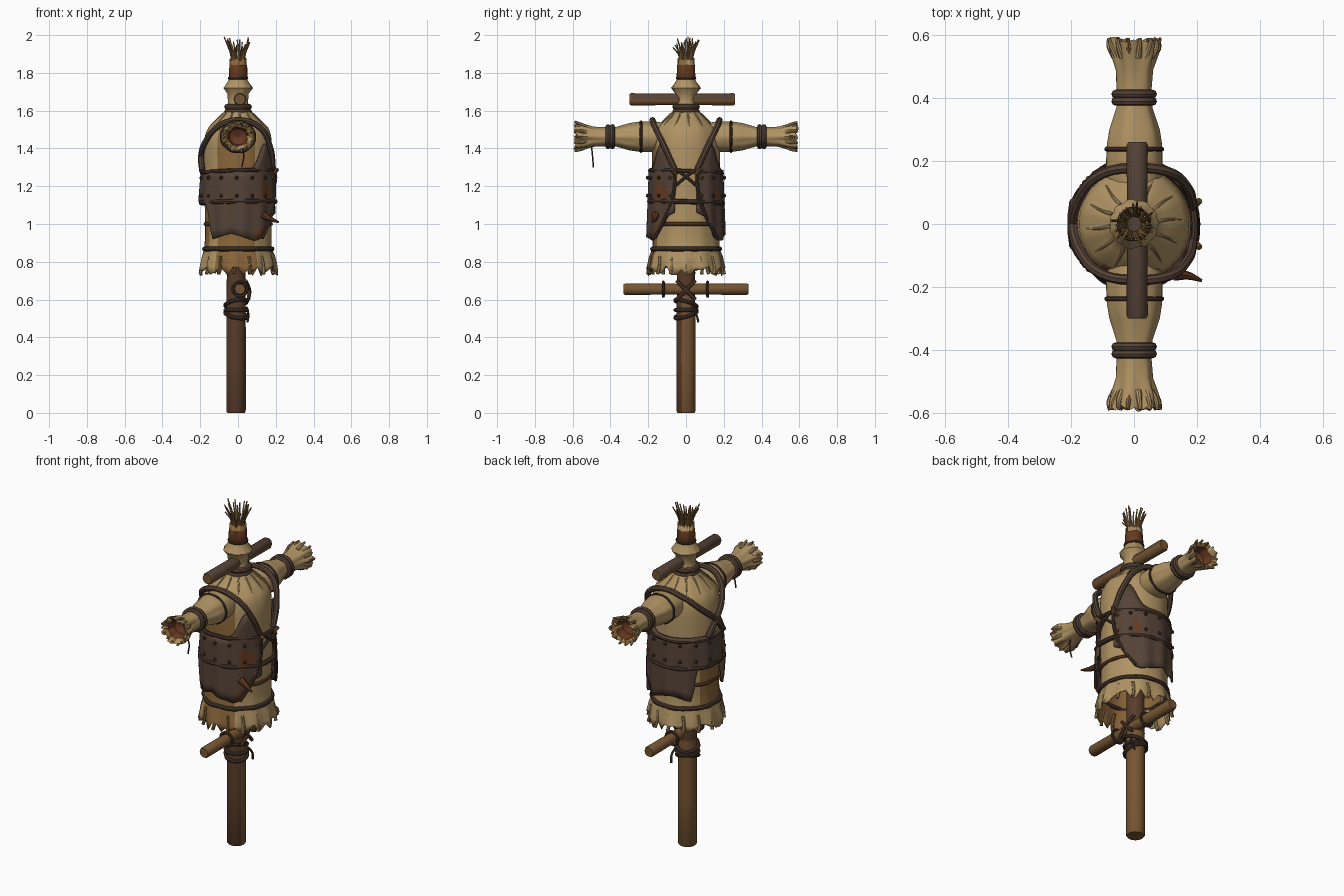
import bpy, bmesh, math, random
from math import sin, cos, pi, radians
from mathutils import Vector

random.seed(4)
if "Cube" in bpy.data.objects:
    bpy.data.objects.remove(bpy.data.objects["Cube"])


def material(name, *rgb):
    m = bpy.data.materials.new(name)
    m.use_nodes = True
    m.diffuse_color = (*rgb, 1)
    node = next(n for n in m.node_tree.nodes if n.type == 'BSDF_PRINCIPLED')
    node.inputs["Base Color"].default_value = (*rgb, 1)
    node.inputs["Roughness"].default_value = 0.9
    return m


STRAW = material("straw cloth", 0.43, 0.29, 0.125)
STAIN = material("stained cloth", 0.25, 0.13, 0.04)
WOOD = material("wood", 0.18, 0.09, 0.032)
DARK = material("dark wood", 0.1, 0.045, 0.022)
LEATHER = material("leather", 0.09, 0.055, 0.037)
STRAP = material("dark strap", 0.065, 0.038, 0.026)
RUST = material("rust", 0.13, 0.042, 0.015)


def finish(name, bm, mats, rule=None, thick=0, angle=40):
    """Turn a bmesh into a coloured, shaded object."""
    bmesh.ops.recalc_face_normals(bm, faces=bm.faces)
    for f in bm.faces:
        if rule:
            f.material_index = rule(f.calc_center_median(), f.normal)
    me = bpy.data.meshes.new(name)
    bm.to_mesh(me)
    bm.free()
    for m in mats:
        me.materials.append(m)
    ob = bpy.data.objects.new(name, me)
    bpy.context.collection.objects.link(ob)
    if thick:
        mod = ob.modifiers.new("thickness", 'SOLIDIFY')
        mod.thickness, mod.offset = thick, 0
    bpy.ops.object.select_all(action='DESELECT')
    bpy.context.view_layer.objects.active = ob
    ob.select_set(True)
    bpy.ops.object.shade_smooth_by_angle(angle=radians(angle))
    return ob


def upright(r, a, h):
    return (r * cos(a), r * sin(a), h)


def lathe(name, rings, mats, rule=None, place=upright, n=48, pleats=9, caps=False, **kw):
    """Rings are (height, radius, pleat depth, raggedness)."""
    bm = bmesh.new()
    rows = []
    for h, r, *extra in rings:
        pleat, rag = (extra + [0, 0])[:2]
        row = []
        for i in range(n):
            a = 2 * pi * i / n
            rr = r * (1 + pleat * cos(pleats * a + sin(2 * a)))
            row.append(bm.verts.new(place(rr, a, h + rag * random.random())))
        rows.append(row)
    for low, high in zip(rows, rows[1:]):
        for i in range(n):
            j = (i + 1) % n
            bm.faces.new((low[i], low[j], high[j], high[i]))
    if caps:
        bm.faces.new(rows[0])
        bm.faces.new(rows[-1])
    return finish(name, bm, mats, rule, **kw)


def tube(name, points, r, mat, tip=1.0, cyclic=False):
    """Round cord swept along a smooth path."""
    cu = bpy.data.curves.new(name, 'CURVE')
    cu.dimensions, cu.bevel_depth, cu.bevel_resolution = '3D', r, 2
    cu.resolution_u, cu.use_fill_caps = 5, True
    sp = cu.splines.new('BEZIER')
    sp.bezier_points.add(len(points) - 1)
    sp.use_cyclic_u = cyclic
    for i, (bp, co) in enumerate(zip(sp.bezier_points, points)):
        bp.co = co
        bp.handle_left_type = bp.handle_right_type = 'AUTO'
        bp.radius = 1 + (tip - 1) * i / (len(points) - 1)
    tmp = bpy.data.objects.new(name, cu)
    bpy.context.collection.objects.link(tmp)
    bpy.context.view_layer.update()
    me = bpy.data.meshes.new_from_object(tmp.evaluated_get(bpy.context.evaluated_depsgraph_get()))
    bpy.data.objects.remove(tmp)
    bm = bmesh.new()
    bm.from_mesh(me)
    return finish(name, bm, [mat])


def hoop(name, h, r, thick, mat, place=upright, tilt=0.0):
    pts = [place(r * (1 + 0.02 * sin(3 * k)), 2 * pi * k / 16, h + tilt * cos(2 * pi * k / 16 + 1))
           for k in range(16)]
    return tube(name, pts, thick, mat, cyclic=True)


# Post and crossbars
lathe("post", [(0, .046), (.008, .051), (.3, .052), (.62, .05), (1.6, .045)], [WOOD, DARK],
      lambda c, n: int(n.y < -.25 or c.z > .5), lambda r, a, h: (r * cos(a) - .01, r * sin(a), h),
      n=14, caps=True)
for name, y0, y1, z, r in (("lower_crossbar", -.33, .33, .655, .032), ("upper_crossbar", -.3, .26, 1.66, .034)):
    lathe(name, [(y0, r * .85), (y0 + .01, r), (0, r * .93), (y1 - .01, r), (y1, r * .85)], [WOOD, LEATHER],
          lambda c, n: int(n.z > .3 and c.z > 1),
          lambda r, a, h, z=z: (.01 + r * cos(a), h, z + r * sin(a)), n=10, caps=True)
for y in (-.12, .115):
    hoop("crossbar_rope", y, .038, .008, STRAP, lambda r, a, h: (.01 + r * cos(a), h, .655 + r * sin(a)))
for k, z in enumerate((.52, .545, .58)):
    hoop("post_rope", z, .058, .01, STRAP, lambda r, a, h: (r * cos(a) - .01, r * sin(a), h), tilt=.02 * (k - 1))
for s in (-1, 1):
    tube("lashing", [(.055, -.05 * s, .6), (.06, 0, .65), (.04, .05 * s, .7)], .01, DARK)
tube("rope_end", [(.045, .03, .56), (.055, .055, .52), (.05, .065, .48)], .006, STRAP)


def cloth_rule(c, n):
    a = math.degrees(math.atan2(c.y, c.x))
    front = -128 < a < -58 and c.z < 1.5
    back_low = abs(a) > 150 and .87 < c.z < 1.1
    return int(front or back_low or (1.77 < c.z and c.y < 0))


# Sackcloth body with ragged hem, shoulders, neck and gathered collar
lathe("sack_body", [(.725, .2, .05, .055), (.775, .198, .045), (.83, .188, .03), (.87, .175), (.95, .172, .012),
                    (1.2, .176, .012), (1.4, .178), (1.47, .172), (1.51, .155, .015), (1.56, .1, .04),
                    (1.595, .066), (1.64, .05), (1.69, .053), (1.72, .074, .04), (1.755, .05), (1.78, .042),
                    (1.86, .041, .04, .02)],
      [STRAW, STAIN], cloth_rule, pleats=11, thick=.006)
for k in range(12):
    a = 2 * pi * k / 12 + .1
    tube("shoulder_pleat", [upright(.075, a, 1.585), upright(.11, a + .03, 1.556), upright(.152, a, 1.515)],
         .007, STRAW, tip=.3)
for k in range(15):
    a = 2 * pi * k / 15
    tube("hem_rag", [upright(.186, a, .83), upright(.197, a + .03, .77), upright(.204, a, .735)],
         .009, STAIN if 3.9 < a < 5.2 else STRAW)

# Belts and neck ties
hoop("hem_belt", .868, .18, .013, STRAP)
hoop("rust_belt", 1.0, .174, .011, RUST)
hoop("waist_belt", 1.115, .197, .013, STRAP, tilt=.006)
hoop("chest_belt", 1.275, .193, .011, STRAP, tilt=.01)
for z in (1.595, 1.62):
    hoop("neck_tie", z, .058, .016, LEATHER)
lathe("collar_wrap", [(1.765, .044), (1.775, .05, .03), (1.84, .047, .03), (1.848, .04)], [RUST, LEATHER],
      lambda c, n: int(c.x < 0 and c.z < 1.8), n=24, pleats=5)
hoop("collar_cord", 1.772, .048, .007, STRAP)

# Straw tuft
for k in range(24):
    a = 2 * pi * k / 24 + random.uniform(-.1, .1)
    spread, top = random.uniform(.045, .075), random.uniform(1.93, 1.995)
    tube("straw_stalk", [upright(.028, a, 1.83), upright(.036, a, 1.89), upright(spread, a + .1, top)],
         .0065, STAIN if k % 3 else STRAW, tip=.5)

# Jerkin wrapped around the body, open on one side
EDGE = [(0, 1.09), (30, 1.04), (50, .93), (62, .91), (100, .95), (134, .92), (142, 1.1), (180, 1.12)]


def jerkin_bottom(d):
    for (d0, z0), (d1, z1) in zip(EDGE, EDGE[1:]):
        if d <= d1:
            return z0 + (z1 - z0) * (d - d0) / (d1 - d0)


bm = bmesh.new()
rows = []
for i in range(83):
    az = 17 + i * 326 / 82
    d = min(az, 360 - az)
    low, high = jerkin_bottom(d), 1.285 + .14 * math.exp(-((d - 42) / 16) ** 2)
    rows.append([bm.verts.new(upright(.192 + .006 * sin(az * .21) * (1 - t / 8) + .008 * (1 - t / 8),
                                      radians(az), low + (high - low) * t / 8)) for t in range(9)])
for p, q in zip(rows, rows[1:]):
    for t in range(8):
        bm.faces.new((p[t], q[t], q[t + 1], p[t + 1]))


def jerkin_rule(c, n):
    a = math.degrees(math.atan2(c.y, c.x))
    return int((-52 < a < -30 and 1.13 < c.z < 1.21) or (-62 < a < -40 and c.z < .98)
               or (50 < a < 62 and 1.14 < c.z < 1.19))


finish("jerkin", bm, [LEATHER, RUST], jerkin_rule, thick=.012)

# Rivets, lacing and horn
for s in (-1, 1):
    for d in (24, 45, 68, 92, 116, 140, 163):
        for z in (1.245, 1.15):
            bm = bmesh.new()
            bmesh.ops.create_icosphere(bm, subdivisions=1, radius=.011)
            bmesh.ops.translate(bm, verts=bm.verts, vec=Vector(upright(.203, radians(s * d), z)))
            finish("rivet", bm, [WOOD if d == 24 else STRAP])
    tube("lacing", [(.183, -.07 * s, 1.3), (.2, 0, 1.25), (.188, .07 * s, 1.19)], .008, STRAP)
    tube("lace_toggle", [(.185, .055 * s, 1.265), (.21, .075 * s, 1.29)], .015, WOOD, tip=.6)
    tube("jerkin_edge", [upright(.197, s * radians(17), 1.3), upright(.203, s * radians(18), 1.18),
                         upright(.204, s * radians(30), 1.05), upright(.208, s * radians(52), .925)], .009, STRAP)
tube("horn", [(.13, -.16, 1.05), (.175, -.165, 1.025), (.215, -.18, 1.01)], .02, RUST, tip=.25)

# Sleeves, cuffs and shoulder straps, mirrored front to back
for s in (-1, 1):
    def along(r, a, h, s=s):
        return (r * cos(a), s * h, 1.462 + r * .9 * sin(a))

    lathe("sleeve", [(.1, .08), (.17, .09), (.25, .088, .02), (.3, .079, .04), (.37, .057, .03), (.43, .056),
                     (.49, .058, .05), (.54, .072, .1), (.575, .08, .1, .022), (.57, .056, .06), (.52, .046),
                     (.5, .002)],
          [STRAW, STAIN, RUST],
          lambda c, n: 2 if abs(c.y) > .49 and math.hypot(c.x, c.z - 1.462) < .052 else int(n.y * c.y > .7 * abs(c.y) and abs(c.y) > .55),
          along, pleats=7)
    for k in range(14):
        a = 2 * pi * k / 14
        tube("cuff_fringe", [along(.06, a, .53), along(.079, a, .565), along(random.uniform(.07, .092), a, .59)],
             .011, STAIN if k % 4 == 0 else STRAW, tip=.5)
    for h in (.39, .413):
        hoop("wrist_tie", h, .059, .014, LEATHER, along)
    hoop("upper_arm_cord", .238, .089, .007, STRAP, along)
    tube("shoulder_strap", [(.186, .06 * s, 1.29), (.17, .115 * s, 1.41), (.11, .165 * s, 1.515),
                            (0, .178 * s, 1.55), (-.1, .16 * s, 1.52), (-.17, .09 * s, 1.44),
                            (-.195, 0, 1.36), (-.19, -.07 * s, 1.28)], .016, LEATHER)
tube("loose_thread", [(.02, -.5, 1.41), (.03, -.495, 1.36), (.02, -.49, 1.3)], .004, STRAP)
